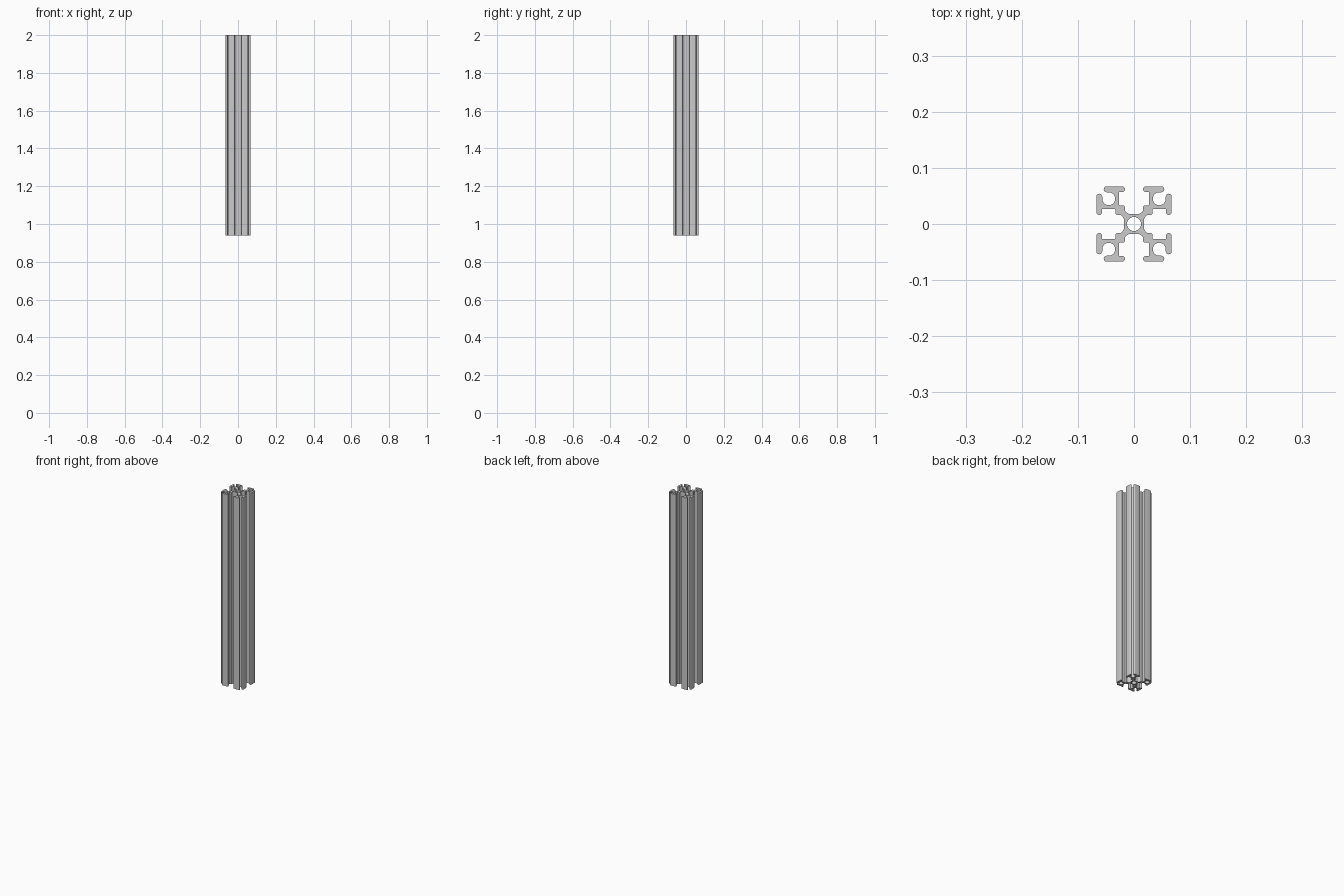
import bpy, bmesh
from math import cos, sin, radians, pi

if "Cube" in bpy.data.objects:
    bpy.data.objects.remove(bpy.data.objects["Cube"])

Z_BOTTOM, Z_TOP = 0.94, 2.0


def arc(cx, cy, r, a0, a1, n):
    """Points on an arc, angles in degrees."""
    angles = [radians(a0 + (a1 - a0) * i / n) for i in range(n + 1)]
    return [(cx + r * cos(a), cy + r * sin(a)) for a in angles]


# half of one corner: slot floor, stepped web, rounded lip, open corner bore
half = [(0, 0.018), (0.009, 0.018)]
half += arc(0.011, 0.025, 0.005, -55, 0, 4)          # slot shoulder
half += arc(0.020, 0.029, 0.004, 180, 90, 5)         # step
half += arc(0.024, 0.036, 0.003, -90, 0, 5)          # fillet into web
half += [(0.027, 0.057)]
half += arc(0.021, 0.062, 0.005, 270, 90, 10)        # lip at the slot
half += arc(0.049, 0.062, 0.005, 90, -90, 10)        # lip at the corner
half += arc(0.045, 0.045, 0.0115, 70, 225, 14)       # corner bore

# mirror over the diagonal, then repeat around the four sides
corner = half + [(y, x) for x, y in reversed(half[:-1])]
outline = []
for _ in range(4):
    outline += corner[:-1]
    corner = [(y, -x) for x, y in corner]
centre_bore = arc(0, 0, 0.0125, 0, 360, 32)[:-1]

# extruded bar
curve = bpy.data.curves.new("slotted_bar", "CURVE")
curve.dimensions = "2D"
curve.fill_mode = "BOTH"
curve.extrude = (Z_TOP - Z_BOTTOM) / 2
for pts in (outline, centre_bore):
    spline = curve.splines.new("POLY")
    spline.points.add(len(pts) - 1)
    for p, (x, y) in zip(spline.points, pts):
        p.co = (x, y, 0, 1)
    spline.use_cyclic_u = True

bar = bpy.data.objects.new("slotted_bar", curve)
bpy.context.collection.objects.link(bar)
bar.location.z = (Z_TOP + Z_BOTTOM) / 2
bpy.context.view_layer.objects.active = bar
bar.select_set(True)
bpy.ops.object.convert(target="MESH")
bar = bpy.context.object

# weld caps to the walls
bm = bmesh.new()
bm.from_mesh(bar.data)
bmesh.ops.remove_doubles(bm, verts=bm.verts, dist=0.00001)
bmesh.ops.recalc_face_normals(bm, faces=bm.faces)
bm.to_mesh(bar.data)
bm.free()
bpy.ops.object.shade_smooth_by_angle(angle=pi / 6)
